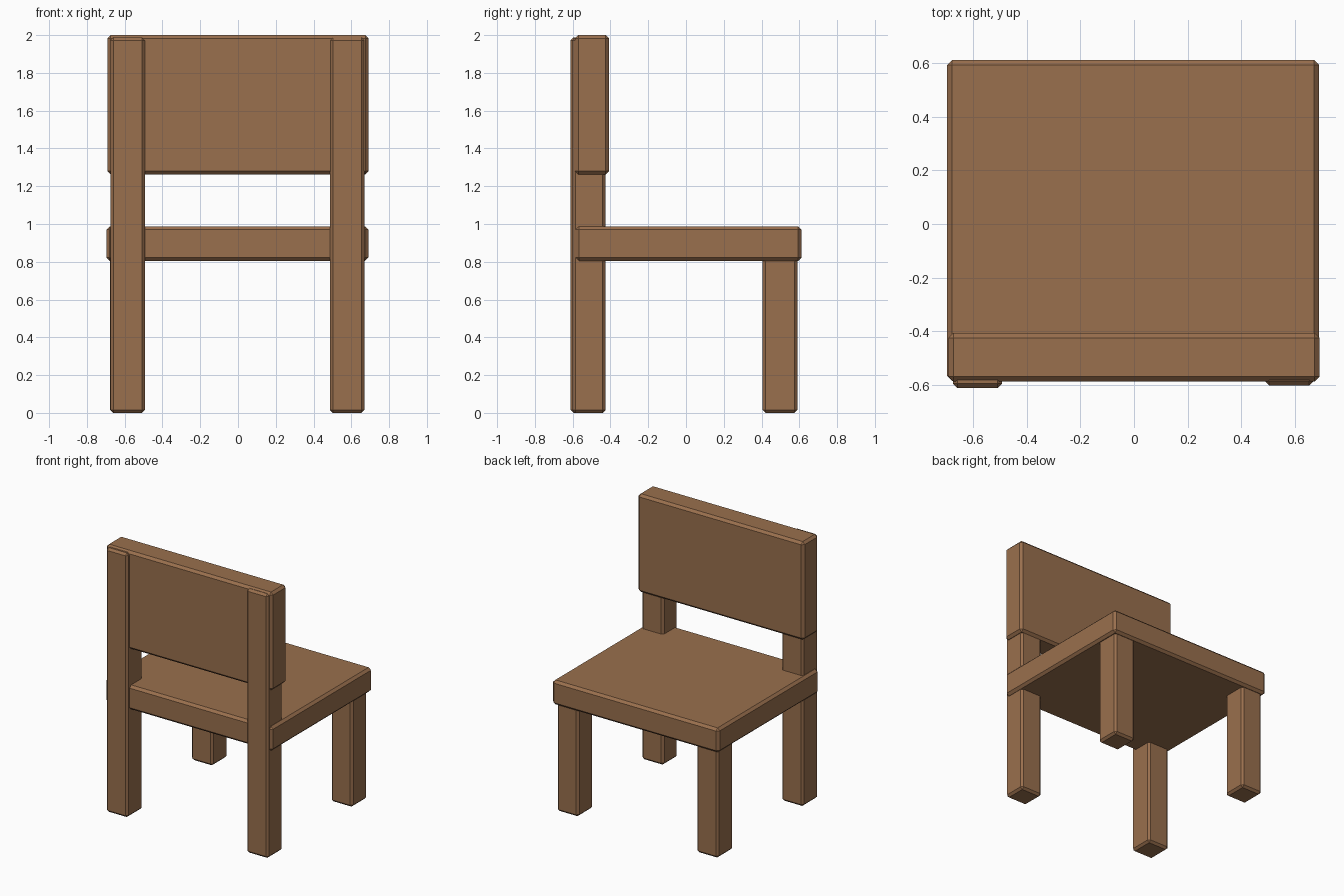
import bpy, bmesh

if "Cube" in bpy.data.objects:
    bpy.data.objects.remove(bpy.data.objects["Cube"])

wood = bpy.data.materials.new("brown wood")
wood.diffuse_color = (0.32, 0.16, 0.075, 1)
wood.use_nodes = True
wood.node_tree.nodes["Principled BSDF"].inputs["Base Color"].default_value = wood.diffuse_color


def chamfered_box(name, x, y, z, chamfer):
    """Box spanning the given (min, max) ranges, with one flat chamfer on every edge."""
    bm = bmesh.new()
    bmesh.ops.create_cube(bm, size=1)
    for v in bm.verts:
        v.co = [lo + (c + 0.5) * (hi - lo) for c, (lo, hi) in zip(v.co, (x, y, z))]
    bmesh.ops.bevel(bm, geom=bm.edges[:], offset=chamfer, offset_type='OFFSET',
                    segments=1, affect='EDGES')
    mesh = bpy.data.meshes.new(name)
    bm.to_mesh(mesh)
    bm.free()
    mesh.materials.append(wood)
    obj = bpy.data.objects.new(name, mesh)
    bpy.context.collection.objects.link(obj)
    return obj


# Seat slab and backrest panel
chamfered_box("seat", (-0.697, 0.69), (-0.585, 0.612), (0.805, 0.988), 0.018)
chamfered_box("backrest", (-0.692, 0.692), (-0.588, -0.407), (1.262, 2.0), 0.018)

# Legs: the tall pair carries the backrest, the short pair stops in the seat
for side, x in (("left", (-0.675, -0.493)), ("right", (0.488, 0.67))):
    y0 = -0.612 if side == "left" else -0.602
    chamfered_box("tall_leg_" + side, x, (y0, -0.425), (0.0, 1.988), 0.016)
    chamfered_box("short_leg_" + side, (x[0] - 0.002, x[1] - 0.004), (0.405, 0.59),
                  (0.0, 0.84), 0.016)
